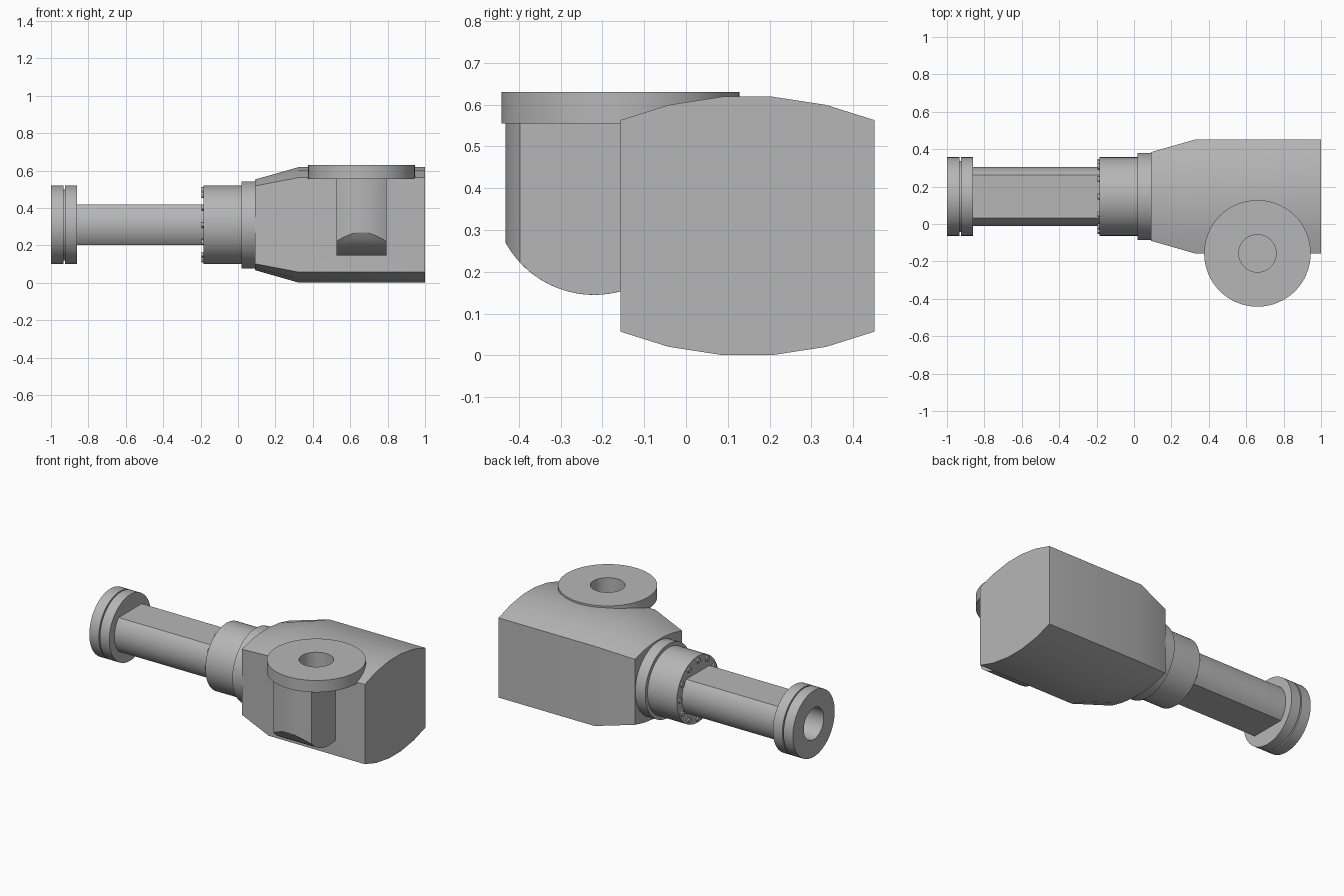
import bpy
import bmesh
from math import sin, cos, pi, asin, sqrt
from mathutils import Vector

cube = bpy.data.objects.get("Cube")
if cube:
    bpy.data.objects.remove(cube, do_unlink=True)

AY, AZ = 0.147, 0.31        # axis of the horizontal shaft
PX, PY = 0.66, -0.157       # axis of the vertical port

grey = bpy.data.materials.new("cast grey")
grey.use_nodes = True
grey.diffuse_color = (0.47, 0.47, 0.47, 1)
grey.node_tree.nodes["Principled BSDF"].inputs["Base Color"].default_value = grey.diffuse_color


def loft(name, rings):
    """Skin a list of equal-length closed rings and cap both ends."""
    bm = bmesh.new()
    rows = [[bm.verts.new(p) for p in ring] for ring in rings]
    n = len(rows[0])
    for a, b in zip(rows, rows[1:]):
        for i in range(n):
            j = (i + 1) % n
            bm.faces.new((a[i], a[j], b[j], b[i]))
    bm.faces.new(rows[0][::-1])
    bm.faces.new(rows[-1])
    bmesh.ops.recalc_face_normals(bm, faces=bm.faces)
    mesh = bpy.data.meshes.new(name)
    bm.to_mesh(mesh)
    bm.free()
    mesh.materials.append(grey)
    ob = bpy.data.objects.new(name, mesh)
    bpy.context.collection.objects.link(ob)
    return ob


def turned_x(name, profile, y=AY, z=AZ, n=64):
    """Solid turned about an x axis from (x, radius) pairs."""
    turn = [2 * pi * i / n for i in range(n)]
    return loft(name, [[(x, y + r * cos(t), z + r * sin(t)) for t in turn]
                       for x, r in profile])


def turned_z(name, profile, n=64):
    """Solid turned about the port axis from (z, radius) pairs."""
    turn = [2 * pi * i / n for i in range(n)]
    return loft(name, [[(PX + r * cos(t), PY + r * sin(t), z) for t in turn]
                       for z, r in profile])


def select(ob):
    bpy.ops.object.select_all(action='DESELECT')
    ob.select_set(True)
    bpy.context.view_layer.objects.active = ob


def cut(ob, cutter):
    select(ob)
    mod = ob.modifiers.new("bore", 'BOOLEAN')
    mod.operation = 'DIFFERENCE'
    mod.solver = 'EXACT'
    mod.object = cutter
    bpy.ops.object.modifier_apply(modifier=mod.name)


# Housing: box with crowned top and bottom, tapering towards the shaft
def housing_ring(x, half_y, edge, crown):
    steps = [-1, -0.62, -0.2, 0.2, 0.62, 1]
    height = [edge + (crown - edge) * k for k in (0, 0.65, 1, 1, 0.65, 0)]
    top = [(x, AY + half_y * s, AZ + h) for s, h in zip(steps, height)]
    return top + [(x, y, 2 * AZ - z) for _, y, z in reversed(top)]


housing = loft("housing", [housing_ring(0.09, 0.237, 0.208, 0.242),
                           housing_ring(0.325, 0.304, 0.253, 0.309),
                           housing_ring(1.0, 0.304, 0.253, 0.309)])

# Collars between housing and shaft
collar = turned_x("bolted_collar", [(-0.185, 0.21), (0.02, 0.21)])
step_ring = turned_x("step_ring", [(0.02, 0.233), (0.09, 0.233)])

# Shaft: round bar with flats on top and bottom
R, FLAT = 0.158, 0.108
a = asin(FLAT / R)
arc = [-a + 2 * a * i / 16 for i in range(17)]
arc += [t + pi for t in arc]
shaft = loft("shaft", [[(x, AY + R * cos(t), AZ + R * sin(t)) for t in arc]
                       for x in (-0.87, -0.18)])

# End flange with a narrow groove
flange = turned_x("end_flange", [(-1, 0.21), (-0.934, 0.21), (-0.934, 0.19),
                                 (-0.926, 0.19), (-0.926, 0.21), (-0.86, 0.21)])

# Ring of bolt heads on the collar
bolts = []
for i in range(12):
    t = 2 * pi * i / 12
    bolts.append(turned_x("collar_bolt", [(-0.196, 0.016), (-0.18, 0.016)],
                          AY + 0.185 * cos(t), AZ + 0.185 * sin(t), 12))

# Port disc on top
disc = turned_z("port_disc", [(0.555, 0.285), (0.63, 0.285)])


# Port neck: rounded front, flat sides, rounded underside
def neck_ring(dx):
    front = PY - sqrt(0.275 ** 2 - dx ** 2)
    back = -0.03
    ys = [front + (back - front) * i / 20 for i in range(21)]
    under = [(PX + dx, y, 0.387 - sqrt(0.242 ** 2 - (y + 0.22) ** 2)) for y in ys]
    return [(PX + dx, front, 0.57)] + under + [(PX + dx, back, 0.57)]


neck = loft("port_neck", [neck_ring(0.133 * (i / 8 - 1)) for i in range(17)])

# Bores
port_bore = turned_z("port_bore", [(0.25, 0.1), (0.8, 0.1)])
shaft_bore = turned_x("shaft_bore", [(-1.2, 0.1), (-0.3, 0.1)])
for ob in (disc, neck, housing):
    cut(ob, port_bore)
for ob in (flange, shaft):
    cut(ob, shaft_bore)
for ob in (port_bore, shaft_bore):
    bpy.data.objects.remove(ob, do_unlink=True)

# Smooth curved faces, keep edges sharp
for ob in [housing, collar, step_ring, shaft, flange, disc, neck] + bolts:
    select(ob)
    bpy.ops.object.shade_smooth_by_angle(angle=pi / 6)
